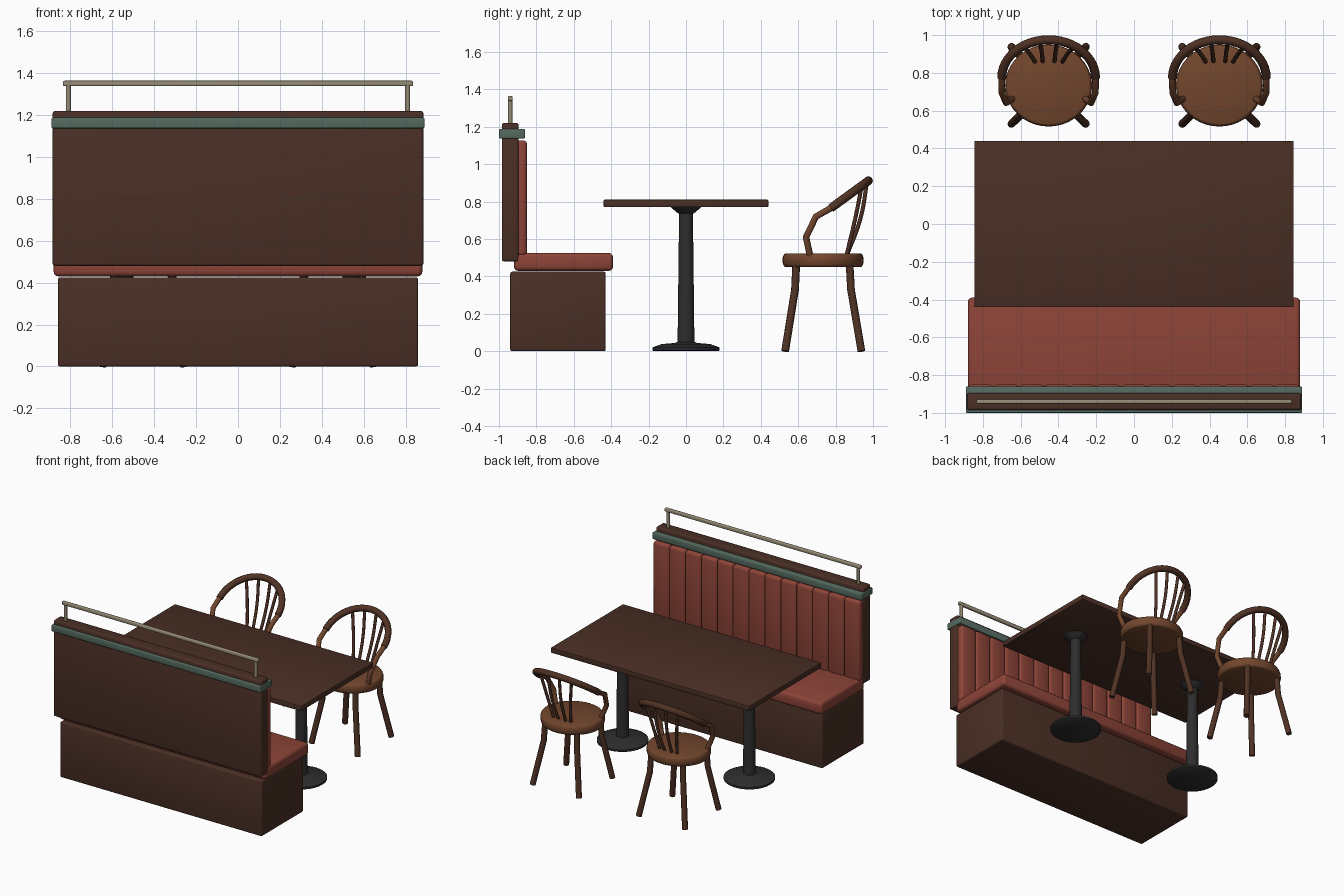
import bpy, bmesh, math

cube = bpy.data.objects.get("Cube")
if cube:
    bpy.data.objects.remove(cube, do_unlink=True)


def material(name, r, g, b):
    lin = [((c / 255 + 0.055) / 1.055) ** 2.4 for c in (r, g, b)] + [1]
    m = bpy.data.materials.new(name)
    m.use_nodes = True
    m.diffuse_color = lin
    bsdf = m.node_tree.nodes["Principled BSDF"]
    bsdf.inputs["Base Color"].default_value = lin
    bsdf.inputs["Roughness"].default_value = 0.6
    return m


WOOD = material("dark wood", 74, 47, 37)
RED = material("red upholstery", 141, 68, 56)
GREEN = material("grey green trim", 84, 106, 95)
BRASS = material("dull brass", 150, 141, 118)
IRON = material("black iron", 46, 46, 47)
SEAT = material("warm chair wood", 114, 70, 45)
FRAME = material("dark chair wood", 80, 50, 36)


def finish(ob, mat):
    """Assign the colour and shade smooth with sharp edges kept."""
    ob.data.materials.clear()
    ob.data.materials.append(mat)
    bpy.ops.object.select_all(action='DESELECT')
    ob.select_set(True)
    bpy.context.view_layer.objects.active = ob
    bpy.ops.object.shade_smooth_by_angle(angle=math.radians(40))
    return ob


def box(name, mat, x, y, z, bevel=0.01, segments=3):
    """Bevelled box from (min, max) ranges."""
    mesh = bpy.data.meshes.new(name)
    bm = bmesh.new()
    bmesh.ops.create_cube(bm, size=1)
    for v in bm.verts:
        v.co = [lo + (c + 0.5) * (hi - lo) for c, (lo, hi) in zip(v.co, (x, y, z))]
    bmesh.ops.bevel(bm, geom=bm.edges[:], offset=bevel, segments=segments,
                    profile=0.5, affect='EDGES')
    bm.to_mesh(mesh)
    bm.free()
    ob = bpy.data.objects.new(name, mesh)
    bpy.context.collection.objects.link(ob)
    return finish(ob, mat)


def lathe(name, mat, profile, center, sides=40, scale=(1, 1)):
    """Closed solid of revolution from (radius, height) points."""
    mesh = bpy.data.meshes.new(name)
    bm = bmesh.new()
    rings = []
    for r, z in profile:
        ring = []
        for i in range(sides):
            a = 2 * math.pi * i / sides
            ring.append(bm.verts.new((center[0] + r * scale[0] * math.cos(a),
                                      center[1] + r * scale[1] * math.sin(a), z)))
        rings.append(ring)
    for low, high in zip(rings, rings[1:]):
        for i in range(sides):
            j = (i + 1) % sides
            bm.faces.new((low[i], low[j], high[j], high[i]))
    bm.faces.new(rings[0][::-1])
    bm.faces.new(rings[-1])
    bm.to_mesh(mesh)
    bm.free()
    ob = bpy.data.objects.new(name, mesh)
    bpy.context.collection.objects.link(ob)
    return finish(ob, mat)


def tube(name, mat, points, radius, smooth=False):
    """Round bar along a path, turned into a mesh."""
    curve = bpy.data.curves.new(name, 'CURVE')
    curve.dimensions = '3D'
    curve.bevel_depth = radius
    curve.bevel_resolution = 3
    curve.use_fill_caps = True
    curve.resolution_u = 5
    if smooth:
        s = curve.splines.new('BEZIER')
        s.bezier_points.add(len(points) - 1)
        for bp, p in zip(s.bezier_points, points):
            bp.co = p
            bp.handle_left_type = bp.handle_right_type = 'AUTO'
    else:
        s = curve.splines.new('POLY')
        s.points.add(len(points) - 1)
        for sp, p in zip(s.points, points):
            sp.co = (*p, 1)
    ob = bpy.data.objects.new(name, curve)
    bpy.context.collection.objects.link(ob)
    bpy.ops.object.select_all(action='DESELECT')
    ob.select_set(True)
    bpy.context.view_layer.objects.active = ob
    bpy.ops.object.convert(target='MESH')
    return finish(bpy.context.view_layer.objects.active, mat)


# Bench
box("bench_base", WOOD, (-0.86, 0.86), (-0.94, -0.43), (0, 0.425))
box("bench_seat", RED, (-0.88, 0.88), (-0.92, -0.39), (0.43, 0.525), 0.022)
box("bench_back", WOOD, (-0.885, 0.885), (-0.985, -0.895), (0.48, 1.22), 0.012)
box("bench_trim", GREEN, (-0.89, 0.89), (-1.0, -0.86), (1.137, 1.188), 0.006)

# Padded channels on the backrest
channels = 13
width = 1.76 / channels
for i in range(channels):
    x0 = -0.88 + i * width
    box("back_channel", RED, (x0, x0 + width), (-0.91, -0.85), (0.51, 1.127), 0.02)

# Rail above the backrest
box("top_rail", BRASS, (-0.835, 0.835), (-0.952, -0.928), (1.338, 1.364), 0.006)
for side in (-1, 1):
    tube("rail_post", BRASS, [(side * 0.81, -0.94, 1.2), (side * 0.81, -0.94, 1.345)], 0.012)

# Table
box("table_top", WOOD, (-0.845, 0.845), (-0.44, 0.44), (0.77, 0.81), 0.005, 2)
pedestal = [(0.172, 0), (0.18, 0.006), (0.18, 0.02), (0.13, 0.038), (0.06, 0.044),
            (0.045, 0.05), (0.037, 0.735), (0.05, 0.742), (0.083, 0.772)]
for side in (-1, 1):
    lathe("table_pedestal", IRON, pedestal, (side * 0.54, 0))


def chair(cx):
    # Rounded oval seat
    rim = [(0.93 + 0.07 * math.cos(a), 0.486 + 0.036 * math.sin(a))
           for a in (math.pi * (k / 8 - 0.5) for k in range(9))]
    lathe("chair_seat", SEAT, rim, (cx, 0.733), 40, (0.23, 0.217))

    # Bent hoop of the backrest
    hoop = []
    for k in range(25):
        a = math.pi * k / 24
        y = 0.775 + 0.2 * math.sin(a)
        hoop.append((cx + 0.248 * math.cos(a), y, 0.765 + (y - 0.775) * 0.73))
    tube("chair_hoop", FRAME, hoop, 0.024)

    for side in (-1, 1):
        # Arm supports
        tube("chair_arm", SEAT,
             [(cx + side * x, y, z) for x, y, z in
              ((0.19, 0.665, 0.5), (0.225, 0.642, 0.61),
               (0.247, 0.695, 0.72), (0.249, 0.78, 0.768))], 0.018)
        # Splayed legs
        for top, knee, foot in ((0.59, 0.583, 0.53), (0.874, 0.882, 0.938)):
            tube("chair_leg", FRAME,
                 [(cx + side * 0.135, top, 0.48), (cx + side * 0.142, knee, 0.33),
                  (cx + side * 0.197, foot, 0)], 0.021)
        # Fanned spindles
        for low, high, y in ((0.03, 0.05, 0.968), (0.07, 0.135, 0.94)):
            tube("chair_spindle", FRAME,
                 [(cx + side * low, 0.855, 0.5),
                  (cx + side * (low + high) / 2, y - 0.035, 0.71),
                  (cx + side * high, y, 0.765 + (y - 0.775) * 0.73)], 0.011, True)


for cx in (-0.452, 0.452):
    chair(cx)
